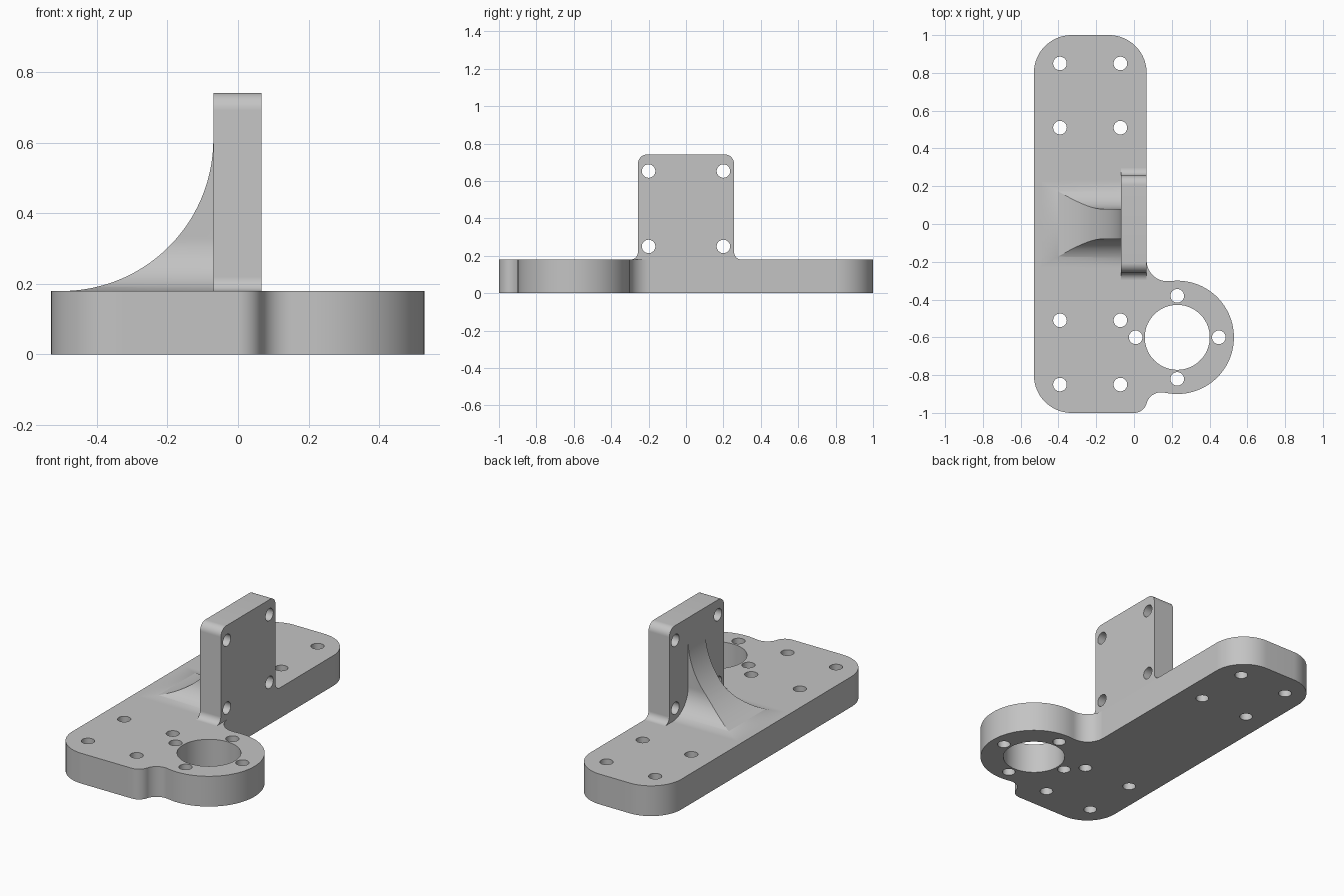
import bpy, bmesh
from math import radians, degrees, atan2, cos, sin, pi
from mathutils import Matrix, Vector

if "Cube" in bpy.data.objects:
    bpy.data.objects.remove(bpy.data.objects["Cube"], do_unlink=True)

grey = bpy.data.materials.new("machined grey")
grey.use_nodes = True
COLOUR = (0.55, 0.55, 0.55, 1)
grey.diffuse_color = COLOUR
for node in grey.node_tree.nodes:
    if node.type == "BSDF_PRINCIPLED":
        node.inputs["Base Color"].default_value = COLOUR


def arc(centre, r, start, end, steps=20):
    angles = [radians(start + (end - start) * i / steps) for i in range(steps + 1)]
    return [(centre[0] + r * cos(a), centre[1] + r * sin(a)) for a in angles]


def circle(centre, r, steps=48):
    return arc(centre, r, 0, 360, steps)[:-1]


def heading(a, b):
    return degrees(atan2(b[1] - a[1], b[0] - a[0]))


def axes(u, v, w):
    return Matrix((u, v, w)).transposed().to_4x4()


X, Y, Z = Vector((1, 0, 0)), Vector((0, 1, 0)), Vector((0, 0, 1))


def extrude_profile(name, loops, depth, turn, offset):
    """Fill an outline with holes, thicken it and stand it in place."""
    curve = bpy.data.curves.new(name, "CURVE")
    curve.dimensions = "2D"
    curve.fill_mode = "BOTH"
    curve.extrude = depth / 2
    for points in loops:
        spline = curve.splines.new("POLY")
        spline.points.add(len(points) - 1)
        for p, (u, v) in zip(spline.points, points):
            p.co = (u, v, 0, 1)
        spline.use_cyclic_u = True
    helper = bpy.data.objects.new(name + " outline", curve)
    mesh = bpy.data.meshes.new_from_object(helper)
    bpy.data.objects.remove(helper)
    mesh.transform(Matrix.Translation(offset) @ turn)
    bm = bmesh.new()
    bm.from_mesh(mesh)
    bmesh.ops.remove_doubles(bm, verts=bm.verts, dist=0.00002)
    bmesh.ops.recalc_face_normals(bm, faces=bm.faces)
    bm.to_mesh(mesh)
    bm.free()
    mesh.materials.clear()
    mesh.materials.append(grey)
    obj = bpy.data.objects.new(name, mesh)
    bpy.context.collection.objects.link(obj)
    return obj


def activate(obj):
    bpy.ops.object.select_all(action="DESELECT")
    obj.select_set(True)
    bpy.context.view_layer.objects.active = obj


# Base plate with a round side lobe, blended by fillets
THICK, RIGHT, LEFT = 0.18, 0.067, -0.53
HOLE = 0.036
ring, ring_r = (0.229, -0.6), 0.3
upper, upper_r = (RIGHT + 0.11, -0.193), 0.11
corner, corner_r = (0.0, -0.93), 0.07
lower, lower_r = (0.144, -0.971), 0.08

outline = arc((RIGHT - 0.2, 0.8), 0.2, 0, 90)
outline += arc((LEFT + 0.2, 0.8), 0.2, 90, 180)
outline += arc((LEFT + 0.2, -0.8), 0.2, 180, 270)
outline += arc(corner, corner_r, -90, heading(corner, lower))
outline += arc(lower, lower_r, heading(lower, corner), heading(lower, ring))[1:]
outline += arc(ring, ring_r, heading(ring, lower), heading(ring, upper), 60)[1:]
outline += arc(upper, upper_r, heading(upper, ring), -180)[1:]

holes = [circle((x, y), HOLE) for x in (-0.392, -0.072)
         for y in (-0.85, -0.51, 0.51, 0.85)]
holes += [circle((ring[0] + 0.22 * cos(k * pi / 2), ring[1] + 0.22 * sin(k * pi / 2)), HOLE)
          for k in range(4)]
bore = circle(ring, 0.172, 72)
base = extrude_profile("base_plate", [outline, bore] + holes, THICK,
                       axes(X, Y, Z), (0, 0, THICK / 2))

# Upright mounting plate with flared feet and four bolt holes
HALF, TOP, ROUND, FLARE, BACK = 0.257, 0.742, 0.05, 0.04, -0.07
outline = arc((HALF + FLARE, THICK + FLARE), FLARE, 270, 180, 12)
outline += arc((HALF - ROUND, TOP - ROUND), ROUND, 0, 90, 12)
outline += arc((ROUND - HALF, TOP - ROUND), ROUND, 90, 180, 12)
outline += arc((-HALF - FLARE, THICK + FLARE), FLARE, 0, -90, 12)
holes = [circle((y, z), HOLE) for y in (-0.2, 0.2) for z in (0.25, 0.653)]
upright = extrude_profile("upright_plate", [outline] + holes, RIGHT - BACK,
                          axes(Y, Z, X), ((RIGHT + BACK) / 2, 0, 0))

# Curved gusset: side sweep intersected with a section that flares at the foot
SWEEP, FOOT, RIB, BURIED = 0.43, 0.15, 0.08, 0.1
INNER = BACK + 0.05
side = arc((BACK - SWEEP, THICK + SWEEP), SWEEP, -90, 0, 48)
side += [(INNER, THICK + SWEEP), (INNER, BURIED), (BACK - SWEEP, BURIED)]
gusset = extrude_profile("gusset", [side], 0.8, axes(X, Z, -Y), (0, 0, 0))

half = arc((RIB + FOOT, THICK + FOOT), FOOT, 270, 180, 32)
half = [(RIB + FOOT, BURIED)] + half + [(RIB, 0.7)]
section = half + [(-y, z) for y, z in reversed(half)]
cutter = extrude_profile("gusset section", [section], 2, axes(Y, Z, X), (0, 0, 0))
cutter.hide_render = True

activate(gusset)
cut = gusset.modifiers.new("flare", "BOOLEAN")
cut.operation = "INTERSECT"
cut.solver = "EXACT"
cut.object = cutter
bpy.ops.object.modifier_apply(modifier=cut.name)
bpy.data.objects.remove(cutter, do_unlink=True)

for part in (base, upright, gusset):
    activate(part)
    bpy.ops.object.shade_smooth_by_angle(angle=radians(25))
